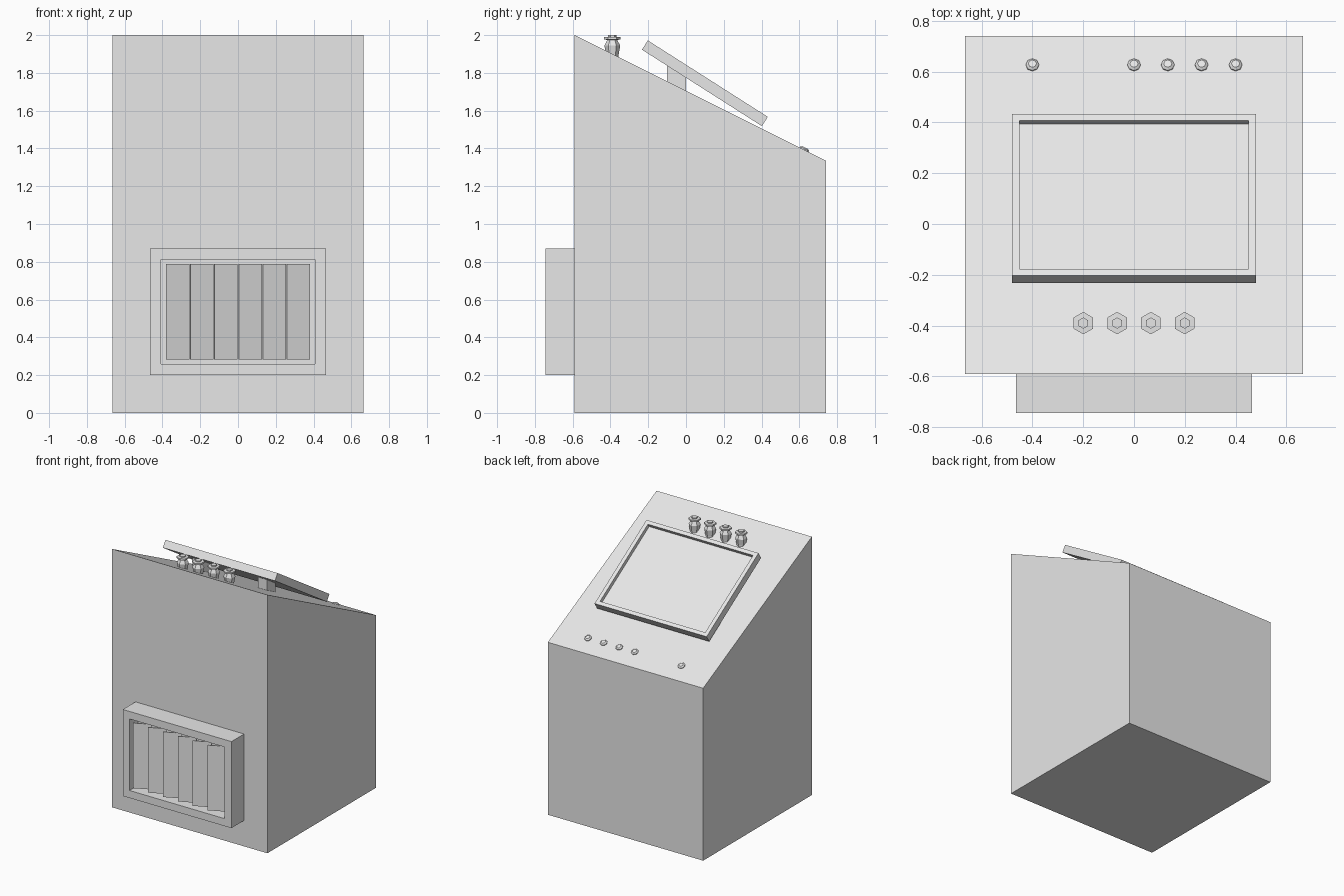
import bpy, bmesh
from math import radians, cos, sin, atan, pi
from mathutils import Vector

cube = bpy.data.objects.get("Cube")
if cube:
    bpy.data.objects.remove(cube, do_unlink=True)

grey = bpy.data.materials.new("light grey")
grey.use_nodes = True
grey.diffuse_color = (0.8, 0.8, 0.8, 1)
for node in grey.node_tree.nodes:
    if node.type == 'BSDF_PRINCIPLED':
        node.inputs["Base Color"].default_value = (0.8, 0.8, 0.8, 1)


def finish(name, bm, loc=(0, 0, 0), rot=(0, 0, 0)):
    bmesh.ops.recalc_face_normals(bm, faces=bm.faces)
    mesh = bpy.data.meshes.new(name)
    bm.to_mesh(mesh)
    bm.free()
    mesh.materials.append(grey)
    obj = bpy.data.objects.new(name, mesh)
    obj.location = loc
    obj.rotation_euler = rot
    bpy.context.scene.collection.objects.link(obj)
    return obj


def box(size):
    bm = bmesh.new()
    bmesh.ops.create_cube(bm, size=1)
    bmesh.ops.scale(bm, vec=size, verts=bm.verts)
    return bm


def prism(name, profile, x0, x1):
    """Side profile in (y, z), extruded along x."""
    bm = bmesh.new()
    face = bm.faces.new([bm.verts.new((x0, y, z)) for y, z in profile])
    ext = bmesh.ops.extrude_face_region(bm, geom=[face], use_keep_orig=True)
    moved = [v for v in ext["geom"] if isinstance(v, bmesh.types.BMVert)]
    bmesh.ops.translate(bm, vec=(x1 - x0, 0, 0), verts=moved)
    return finish(name, bm)


def recessed_panel(name, size, margin, depth, loc, rot):
    """Box whose local +z face has a framed, sunken middle."""
    bm = box(size)
    front = max(bm.faces, key=lambda f: f.calc_center_median().z)
    bmesh.ops.inset_region(bm, faces=[front], thickness=margin)
    floor = bmesh.ops.extrude_discrete_faces(bm, faces=[front])["faces"][0]
    bmesh.ops.translate(bm, vec=(0, 0, -depth), verts=floor.verts)
    return finish(name, bm, loc, rot)


def turned(name, profile, sides, loc, rot=(0, 0, 0)):
    """Faceted solid from (radius, height) rings, a corner facing +y."""
    bm = bmesh.new()
    angles = [2 * pi * i / sides for i in range(sides)]
    rings = [[bm.verts.new((r * sin(a), r * cos(a), z)) for a in angles]
             for r, z in profile]
    for low, high in zip(rings, rings[1:]):
        for i in range(sides):
            j = (i + 1) % sides
            bm.faces.new((low[i], low[j], high[j], high[i]))
    bm.faces.new(rings[0])
    bm.faces.new(rings[-1])
    return finish(name, bm, loc, rot)


FRONT, BACK, SLOPE = -0.59, 0.74, 0.5


def slope_z(y):
    return 2 - SLOPE * (y - FRONT)


# Cabinet with sloping top
prism("cabinet", [(FRONT, 0), (BACK, 0), (BACK, slope_z(BACK)), (FRONT, 2)],
      -0.665, 0.665)

# Vent frame and its angled slats
recessed_panel("vent_frame", (0.93, 0.67, 0.155), 0.082, 0.1,
               (0, -0.667, 0.535), (radians(90), 0, 0))
for i in range(6):
    finish(f"vent_slat_{i + 1}", box((0.135, 0.006, 0.505)),
           ((i - 2.5) * 0.128, -0.711, 0.535), (0, 0, radians(25)))

# Tilted screen with raised bezel
recessed_panel("screen", (0.96, 0.753, 0.058), 0.042, 0.028,
               (0, 0.1, 1.745), (radians(-32.5), 0, 0))

# Posts holding up the screen
for side, x in (("right", -0.28), ("left", 0.28)):
    prism(f"screen_post_{side}",
          [(-0.1, slope_z(-0.1) - 0.02), (0, slope_z(0) - 0.02),
           (0, 1.78), (-0.1, 1.845)], x - 0.04, x + 0.04)

# Hexagonal knobs on the high edge
knob = [(0.032, 1.86), (0.034, 1.9), (0.042, 1.945), (0.026, 1.974),
        (0.044, 1.978), (0.044, 1.99), (0.022, 1.991), (0.022, 2.0)]
for i in range(4):
    turned(f"knob_{i + 1}", knob, 6, ((i - 1.5) * 0.133, -0.39, 0))

# Small buttons on the low edge
for i, x in enumerate((-0.4, 0, 0.133, 0.266, 0.4)):
    turned(f"button_{i + 1}", [(0.026, -0.01), (0.026, 0.006), (0.016, 0.014)],
           8, (x, 0.625, slope_z(0.625)), (-atan(SLOPE), 0, 0))
